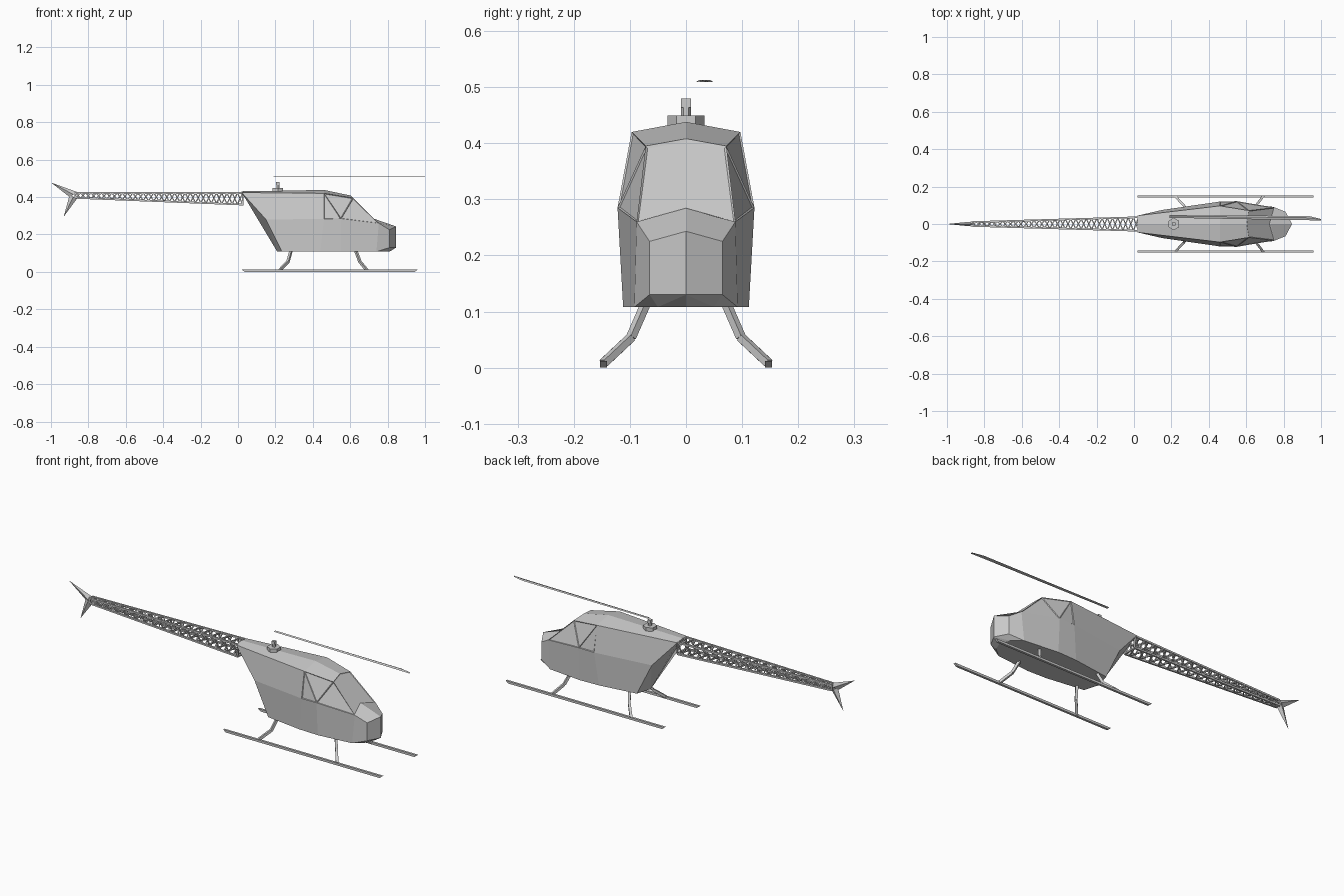
import bpy, bmesh
from mathutils import Vector, Matrix

cube = bpy.data.objects.get("Cube")
if cube:
    bpy.data.objects.remove(cube, do_unlink=True)

grey = bpy.data.materials.new("light_grey")
grey.use_nodes = True
COLOUR = (0.6, 0.6, 0.6, 1)
grey.diffuse_color = COLOUR
grey.node_tree.nodes["Principled BSDF"].inputs["Base Color"].default_value = COLOUR


def finish(name, bm):
    bmesh.ops.recalc_face_normals(bm, faces=bm.faces)
    mesh = bpy.data.meshes.new(name)
    bm.to_mesh(mesh)
    bm.free()
    mesh.materials.append(grey)
    obj = bpy.data.objects.new(name, mesh)
    bpy.context.collection.objects.link(obj)
    return obj


def bar(bm, p, q, width, sides=4):
    """Straight strut of square (or many-sided) section between two points."""
    p, q = Vector(p), Vector(q)
    d = q - p
    turn = d.to_track_quat('Z', 'Y').to_matrix().to_4x4()
    spin = Matrix.Rotation(0.7854 if sides == 4 else 0, 4, 'Z')
    r = width * (0.7071 if sides == 4 else 0.5)
    bmesh.ops.create_cone(bm, cap_ends=True, segments=sides, radius1=r, radius2=r,
                          depth=d.length, matrix=Matrix.Translation((p + q) / 2) @ turn @ spin)


# Fuselage: half outline points, rear (a) to nose (f); faces are mirrored
points = {
    "a0": (.21, 0, .108), "a1": (.235, .08, .108), "a2": (.15, .075, .28),
    "a3": (.02, .045, .424), "a4": (.02, 0, .431),
    "b1": (.44, .108, .108), "b2": (.46, .12, .283), "b3": (.46, .097, .42), "b4": (.46, 0, .438),
    "c1": (.55, .112, .108), "c2": (.55, .122, .285),
    "t3": (.615, .072, .395), "t4": (.603, 0, .408),
    "d1": (.74, .092, .108), "d2": (.753, .088, .26), "d4": (.73, 0, .283),
    "e0": (.845, 0, .13), "e1": (.81, .065, .13), "e2": (.81, .065, .225), "e4": (.845, 0, .243),
    "f0": (.81, 0, .108), "f1": (.79, .05, .108),
}
panels = ("a0 a1 a2", "a0 a2 a3 a4", "a1 b1 b2 a2", "b1 c1 c2 b2", "a2 b2 b3 a3",
          "a3 b3 b4 a4", "b3 t3 t4 b4", "c1 d1 d2 c2", "d1 e1 e2 d2", "d2 e2 e4 d4",
          "e1 e0 e4 e2", "d1 f1 e1", "f1 e0 e1", "f1 f0 e0", "a0 a1 b1 c1 d1 f1 f0")
side_panes = ("b2 c2 b3", "b3 c2 t3", "c2 d2 t3")

bm = bmesh.new()
verts = {}
for key, (x, y, z) in points.items():
    verts[key, 1] = bm.verts.new((x, y, z))
    verts[key, -1] = bm.verts.new((x, -y, z)) if y else verts[key, 1]
glass = []
for side in (1, -1):
    for names in panels:
        bm.faces.new([verts[k, side] for k in names.split()])
    for names in side_panes:
        glass.append(bm.faces.new([verts[k, side] for k in names.split()]))
glass.append(bm.faces.new([verts[k, s] for k, s in (
    ("t4", 1), ("t3", 1), ("d2", 1), ("d4", 1), ("d2", -1), ("t3", -1))]))
bmesh.ops.recalc_face_normals(bm, faces=bm.faces)
# Sunken window panes with narrow frames
bmesh.ops.inset_individual(bm, faces=glass, thickness=.005, depth=-.003)
finish("fuselage", bm)

# Tapered lattice tail boom
BAYS = 16


def boom_corner(i, side, level):
    t = i / BAYS
    top = .422
    bottom = .36 + .036 * t
    return Vector((.025 - .895 * t, side * (.036 - .026 * t), top if level else bottom))


bm = bmesh.new()
corners = [(1, 1), (1, 0), (-1, 0), (-1, 1)]
for n, c in enumerate(corners):
    nxt = corners[(n + 1) % 4]
    bar(bm, boom_corner(0, *c), boom_corner(BAYS, *c), .009)
    for i in range(BAYS):
        mid = boom_corner(i + .5, *nxt)
        bar(bm, boom_corner(i, *c), mid, .006)
        bar(bm, mid, boom_corner(i + 1, *c), .006)
    for end in (0, BAYS):
        bar(bm, boom_corner(end, *c), boom_corner(end, *nxt), .008)
finish("tail_boom", bm)

# Swept tail fins, thickest along the middle of the root
bm = bmesh.new()
for tip, front, back in (((-1, .478), (-.86, .427), (-.9, .4)),
                         ((-.932, .295), (-.86, .393), (-.9, .412))):
    rim = [bm.verts.new((p[0], 0, p[1])) for p in (tip, front, back)]
    mid = [(front[k] + back[k]) / 2 for k in (0, 1)]
    for side in (1, -1):
        ridge = bm.verts.new((mid[0], side * .012, mid[1]))
        for k in range(3):
            bm.faces.new((rim[k], rim[(k + 1) % 3], ridge))
finish("tail_fins", bm)

# Rotor mast: hexagonal base, thin shaft, square head
MAST = .213
bm = bmesh.new()
bar(bm, (MAST, 0, .43), (MAST, 0, .449), .066, 6)
bar(bm, (MAST, 0, .449), (MAST, 0, .465), .018, 6)
bar(bm, (MAST, 0, .464), (MAST, 0, .48), .018)
finish("rotor_mast", bm)

# Rotor blade: thin wedge section with a cut tip
bm = bmesh.new()
sections = []
for x, rear, lead in ((.19, .033, .049), (.94, .02, .042), (1, .018, .027)):
    ring = [(x, rear, .509), (x, lead, .509), (x, rear * .4 + lead * .6, .513)]
    sections.append([bm.verts.new(p) for p in ring])
for s, e in zip(sections, sections[1:]):
    for k in range(3):
        bm.faces.new((s[k], s[(k + 1) % 3], e[(k + 1) % 3], e[k]))
bm.faces.new(sections[0])
bm.faces.new(sections[-1])
finish("rotor_blade", bm)

# Landing skids with bevelled ends, and bent legs
for label, side in (("left", 1), ("right", -1)):
    y = side * .147
    bm = bmesh.new()
    bar(bm, (.02, y, .006), (.96, y, .006), .012)
    for v in bm.verts:
        if v.co.z < .006:
            v.co.x += .015 if v.co.x < .5 else -.015
    finish(label + "_skid", bm)
    for place, xs in (("rear", (.285, .267, .222)), ("front", (.628, .652, .69))):
        path = [(xs[0], side * .07, .118), (xs[1], side * .098, .054), (xs[2], y, .008)]
        bm = bmesh.new()
        for p, q in zip(path, path[1:]):
            bar(bm, p, q, .013)
        finish(f"{label}_{place}_leg", bm)
